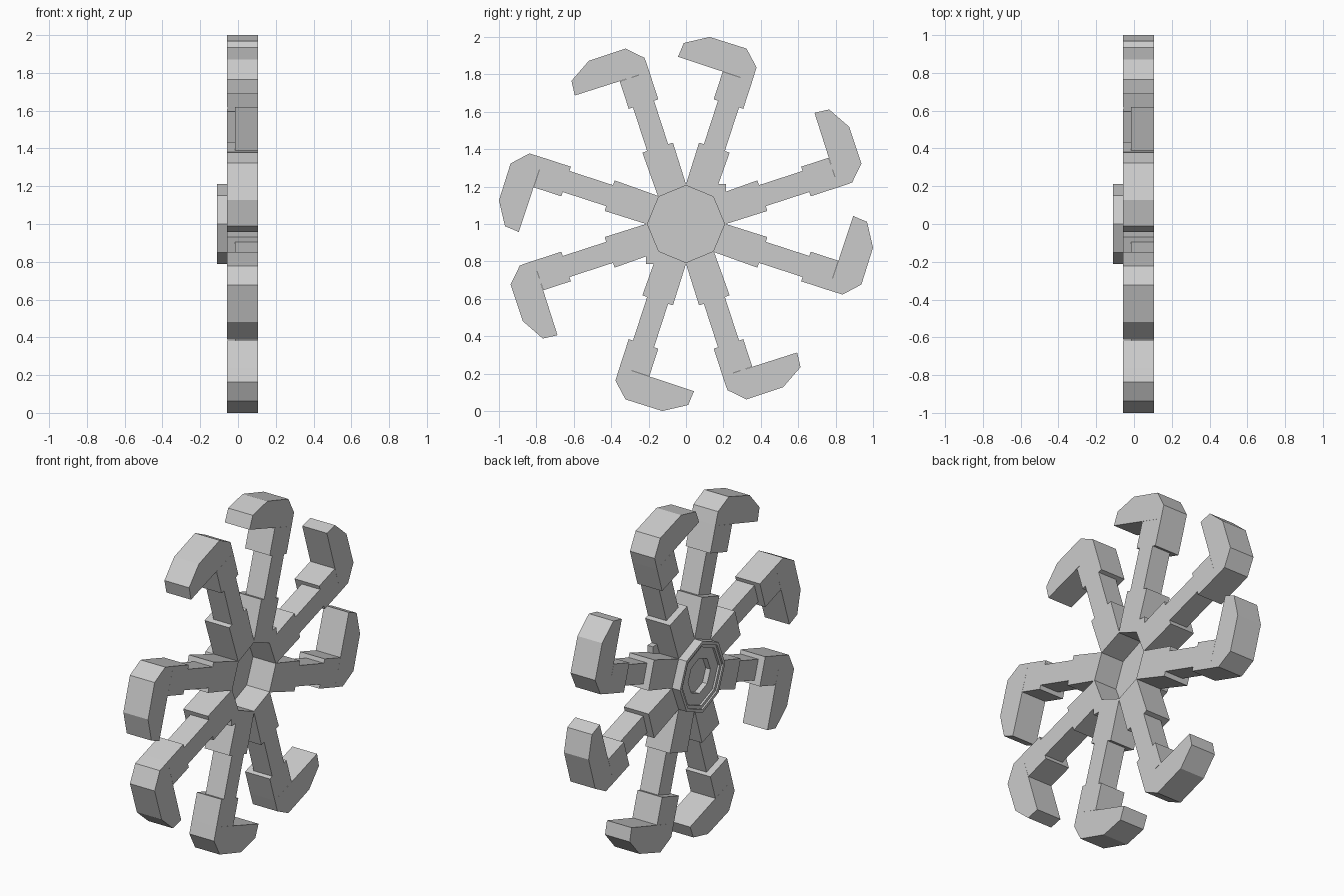
import bpy, bmesh
from math import sin, cos, pi, radians

if "Cube" in bpy.data.objects:
    bpy.data.objects.remove(bpy.data.objects["Cube"])

X0, X1 = -0.057, 0.106      # wheel thickness
R = 0.213                   # hub radius
SIDES = 8


def finish(name, bm):
    bmesh.ops.recalc_face_normals(bm, faces=bm.faces)
    me = bpy.data.meshes.new(name)
    bm.to_mesh(me)
    bm.free()
    ob = bpy.data.objects.new(name, me)
    bpy.context.collection.objects.link(ob)
    return ob


def plate(name, pts, x0, x1):
    """Extrude a (y, z) outline along x, wheel centre at z = 1."""
    bm = bmesh.new()
    face = bm.faces.new([bm.verts.new((x0, y, z + 1)) for y, z in pts])
    ext = bmesh.ops.extrude_face_region(bm, geom=[face])
    moved = [v for v in ext["geom"] if isinstance(v, bmesh.types.BMVert)]
    bmesh.ops.translate(bm, verts=moved, vec=(x1 - x0, 0, 0))
    return finish(name, bm)


def octagon(r, k):
    a = 2 * pi * k / SIDES
    return (r * cos(a), r * sin(a))


# hub: eight-sided stepped cap on one side, open recess on the other
profile = [(0.206, -0.045), (0.206, X1), (R, X1), (R, -0.11), (0.194, -0.11),
           (0.194, -0.10), (0.175, -0.10), (0.175, -0.088), (0.105, -0.088), (0.105, -0.057)]
bm = bmesh.new()
rings = []
for r, x in profile:
    ring = []
    for k in range(SIDES):
        y, z = octagon(r, k)
        ring.append(bm.verts.new((x, y, z + 1)))
    rings.append(ring)
for a, b in zip(rings, rings[1:]):
    for k in range(SIDES):
        j = (k + 1) % SIDES
        bm.faces.new((a[k], a[j], b[j], b[k]))
bm.faces.new(rings[0])
bm.faces.new(rings[-1])
finish("hub", bm)

# hooked tip in (along arm, across arm) coordinates
hook = [(0.835, -0.083), (0.913, -0.082), (0.992, 0.0), (0.990, 0.207), (0.917, 0.328), (0.837, 0.335)]


# eight arms in four pairs, each growing from one side of the hub
for k in range(SIDES):
    first = k % 2 == 1
    quarter = 90 * (k // 2)
    angle = radians(quarter + (72 if first else 18))
    c = -0.018 if first else 0.018
    dy, dz = cos(angle), sin(angle)

    def to_yz(along, across):
        n = across + c
        return (along * dy - n * dz, along * dz + n * dy)

    def box(a0, a1, h):
        return [to_yz(a0, -h), to_yz(a1, -h), to_yz(a1, h), to_yz(a0, h)]

    root = [octagon(R, k), to_yz(0.435, -0.086), to_yz(0.435, 0.086), octagon(R, k + 1)]
    plate(f"arm_root_{k}", root, X0, X1)
    plate(f"arm_shaft_{k}", box(0.43, 0.69, 0.059), -0.016, X1)
    plate(f"arm_collar_{k}", box(0.68, 0.835, 0.083), X0, X1)
    plate(f"arm_hook_{k}", [to_yz(*p) for p in hook], X0, X1)

# small corner gussets on two opposite hub corners
d = R * cos(pi / 4)
for i, s in enumerate((1, -1)):
    pts = [(0, s * R), (s * R, s * R), (s * R, 0), (s * d, s * d)]
    plate(f"hub_gusset_{i}", pts, 0.07, X1)
